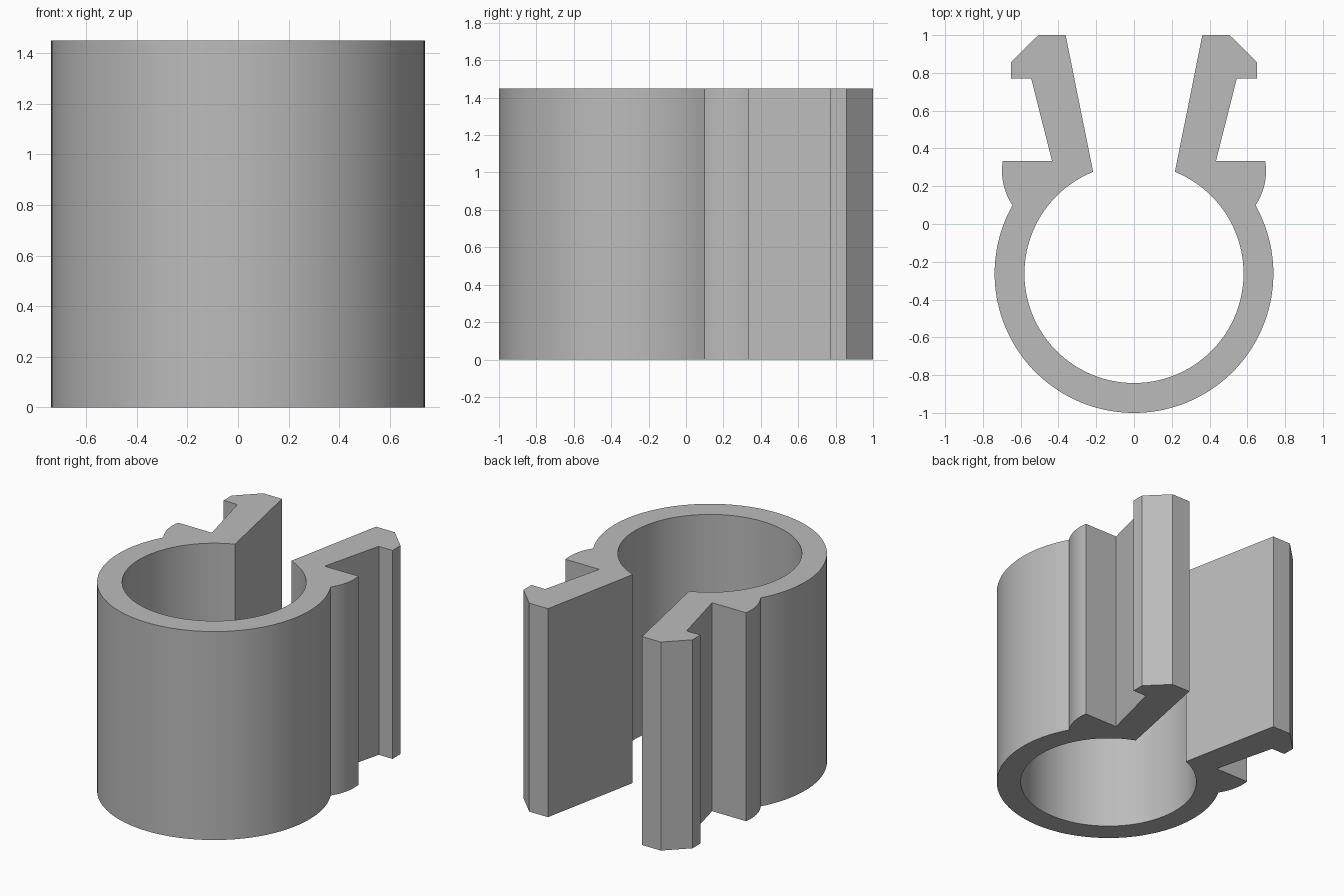
import bpy
import bmesh
from math import atan2, cos, sin, pi

if "Cube" in bpy.data.objects:
    bpy.data.objects.remove(bpy.data.objects["Cube"], do_unlink=True)

HEIGHT = 1.45
RING_Y = -0.262
OUTER_R, INNER_R = 0.738, 0.58

grey = bpy.data.materials.new("plain_grey")
grey.use_nodes = True
colour = (0.5, 0.5, 0.5, 1)
grey.diffuse_color = colour
grey.node_tree.nodes["Principled BSDF"].inputs["Base Color"].default_value = colour


def arc(cx, cy, r, start, end, steps):
    """Points along a circular arc, both ends included."""
    angles = [start + (end - start) * i / steps for i in range(steps + 1)]
    return [(cx + r * cos(a), cy + r * sin(a)) for a in angles]


# Left half of the clip outline, from the front around the outside and back inside
outer_end = atan2(0.1 - RING_Y, 0.645)
inner_end = atan2(0.28 - RING_Y, 0.218)
bulge_r = 0.322
bulge_x, bulge_y = 0.699 - bulge_r, 0.28
half = arc(0, RING_Y, OUTER_R, -pi / 2, outer_end, 48)
half += arc(bulge_x, bulge_y, bulge_r, atan2(0.1 - bulge_y, 0.645 - bulge_x),
            atan2(0.333 - bulge_y, 0.695 - bulge_x), 10)[1:]
# Springy arm with its hooked tip
half += [(0.434, 0.333), (0.544, 0.77), (0.65, 0.77), (0.65, 0.858),
         (0.506, 1.0), (0.362, 1.0)]
half += arc(0, RING_Y, INNER_R, inner_end, -pi / 2, 48)

# Mirror the half: outer and inner points on the centre line are shared
outline = half + [(-x, y) for x, y in reversed(half[1:-1])]

# Extrude the outline to full height
bm = bmesh.new()
base = bm.faces.new([bm.verts.new((x, y, 0)) for x, y in outline])
top = bmesh.ops.extrude_face_region(bm, geom=[base], use_keep_orig=True)["geom"]
bmesh.ops.translate(bm, vec=(0, 0, HEIGHT),
                    verts=[v for v in top if isinstance(v, bmesh.types.BMVert)])
bmesh.ops.recalc_face_normals(bm, faces=bm.faces)
caps = [f for f in bm.faces if abs(f.normal.z) > 0.9]
bmesh.ops.triangulate(bm, faces=caps)
mesh = bpy.data.meshes.new("ring_clip")
bm.to_mesh(mesh)
bm.free()
mesh.materials.append(grey)

clip = bpy.data.objects.new("ring_clip", mesh)
bpy.context.collection.objects.link(clip)
bpy.context.view_layer.objects.active = clip
clip.select_set(True)
bpy.ops.object.shade_smooth_by_angle(angle=0.35)
